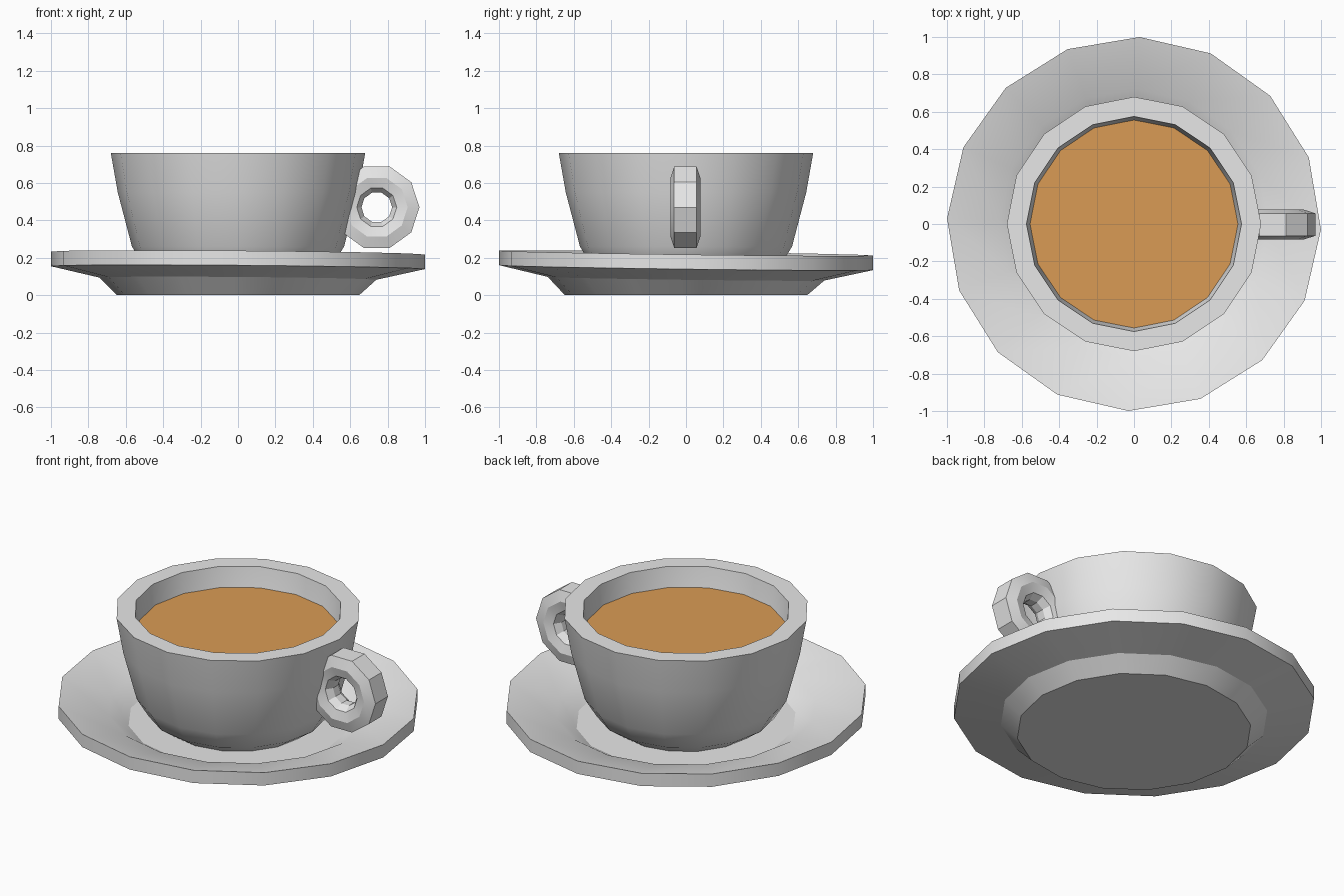
import bpy, bmesh, math

if "Cube" in bpy.data.objects:
    bpy.data.objects.remove(bpy.data.objects["Cube"])


def material(name, rgb):
    m = bpy.data.materials.new(name)
    m.diffuse_color = (*rgb, 1)
    m.use_nodes = True
    m.node_tree.nodes["Principled BSDF"].inputs["Base Color"].default_value = m.diffuse_color
    return m


def lathe(name, profile, sides, mat, turn=0.0, closed=False):
    """Spin a (radius, height) profile round z; cap its ends unless closed."""
    bm = bmesh.new()
    rings = []
    for r, z in profile:
        angles = [turn + math.tau * i / sides for i in range(sides)]
        rings.append([bm.verts.new((r * math.cos(a), r * math.sin(a), z)) for a in angles])
    pairs = list(zip(rings, rings[1:]))
    if closed:
        pairs.append((rings[-1], rings[0]))
    for a, b in pairs:
        for i in range(sides):
            j = (i + 1) % sides
            bm.faces.new((a[i], a[j], b[j], b[i]))
    if not closed:
        bm.faces.new(rings[0][::-1])
        bm.faces.new(rings[-1])
    bmesh.ops.recalc_face_normals(bm, faces=bm.faces)
    mesh = bpy.data.meshes.new(name)
    bm.to_mesh(mesh)
    bm.free()
    mesh.materials.append(mat)
    ob = bpy.data.objects.new(name, mesh)
    bpy.context.collection.objects.link(ob)
    bpy.ops.object.select_all(action='DESELECT')
    ob.select_set(True)
    bpy.context.view_layer.objects.active = ob
    bpy.ops.object.shade_smooth_by_angle(angle=math.radians(30))
    return ob


china = material("grey china", (0.8, 0.8, 0.8))
coffee = material("milky coffee", (0.70, 0.33, 0.09))

# Saucer: flat base, sloping underside, rim, and sunken well
saucer = lathe("saucer", [(0.648, 0), (0.74, 0.088), (1.0, 0.147), (1.0, 0.225),
                          (0.72, 0.153), (0.61, 0.085)], 16, china, math.radians(-1.7))
# The saucer leans very slightly while its base stays flat
for v in saucer.data.vertices:
    if v.co.z > 0.01:
        v.co.z -= 0.008 * v.co.x + 0.013 * v.co.y

# Cup: rounded outside, flat lip, hollow inside
lathe("cup", [(0.40, 0.08), (0.50, 0.15), (0.567, 0.26), (0.643, 0.55), (0.68, 0.76),
              (0.575, 0.76), (0.555, 0.63), (0.50, 0.40), (0.40, 0.20)], 16, china)

# Coffee surface
lathe("coffee", [(0.552, 0.63), (0.556, 0.64)], 16, coffee)

# Ring handle, bevelled, standing on edge at the right
handle = lathe("handle", [(0.228, 0.06), (0.165, 0.08), (0.107, 0.065), (0.082, 0.025),
                          (0.082, -0.025), (0.107, -0.065), (0.165, -0.08), (0.228, -0.06)],
               10, china, closed=True)
handle.rotation_euler.x = math.pi / 2
handle.location = (0.742, -0.003, 0.47)
